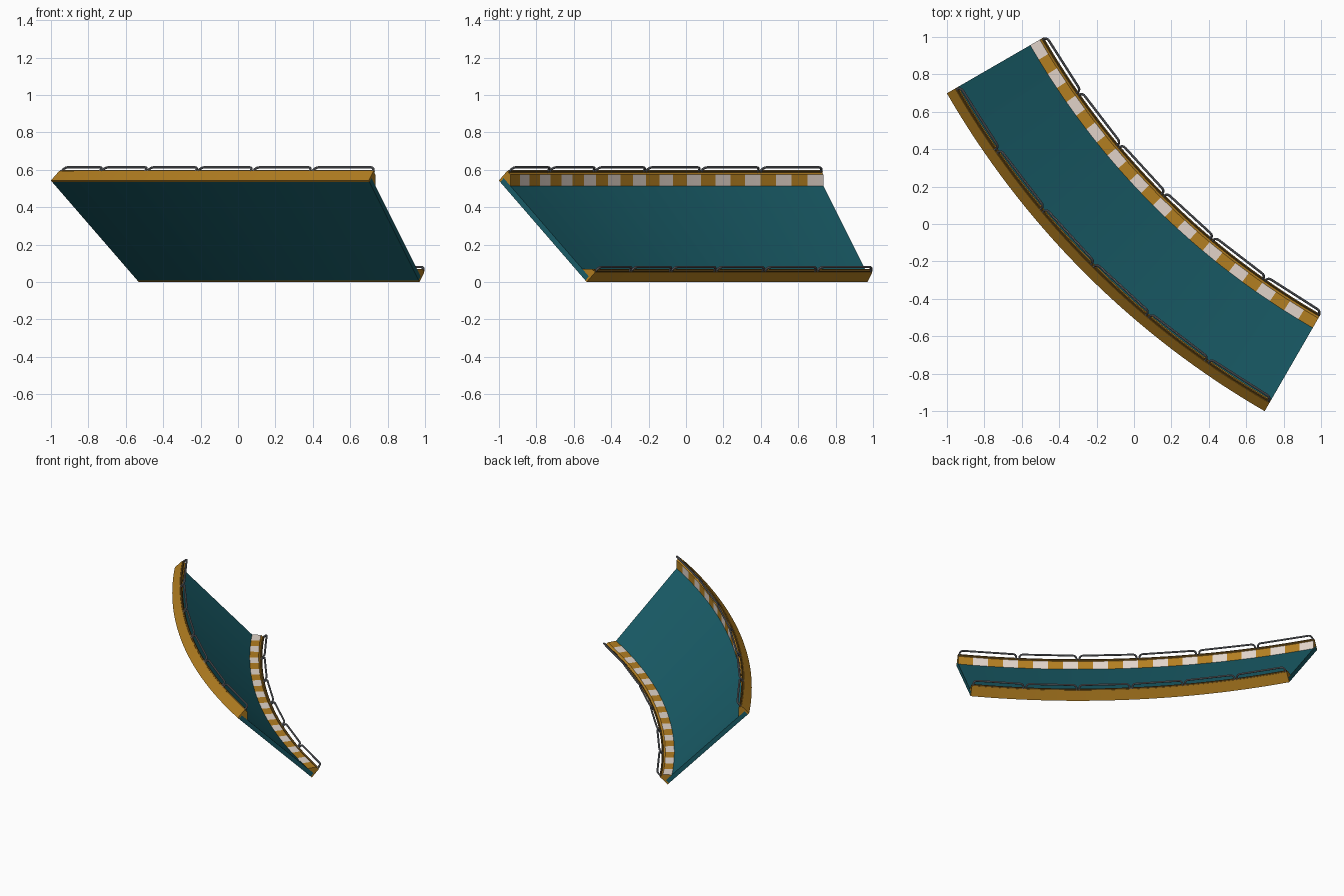
import bpy, bmesh, math
from mathutils import Vector

if "Cube" in bpy.data.objects:
    bpy.data.objects.remove(bpy.data.objects["Cube"])

C = 3.02                      # arc centre (C, C)
A0, A1 = math.radians(210), math.radians(240)
R0 = 4.10                     # radius of the low edge
L = 0.767                     # track width along the 45 degree bank
T = 0.03                      # deck thickness
SEG = 48
K = math.sqrt(0.5)


def mat(name, rgb):
    m = bpy.data.materials.new(name)
    m.diffuse_color = (*rgb, 1)
    m.use_nodes = True
    m.node_tree.nodes["Principled BSDF"].inputs["Base Color"].default_value = m.diffuse_color
    return m


teal = mat("teal", (0.01, 0.11, 0.14))
amber = mat("amber", (0.45, 0.21, 0.015))
cream = mat("cream", (0.75, 0.65, 0.58))
dark = mat("dark_amber", (0.15, 0.075, 0.01))
steel = mat("steel", (0.17, 0.18, 0.2))


def place(a, u, v):
    # u runs up the bank, v is normal to the deck
    r, z = R0 + K * (u - v), K * (u + v)
    return Vector((C + r * math.cos(a), C + r * math.sin(a), z))


def smooth(ob):
    bpy.ops.object.select_all(action='DESELECT')
    ob.select_set(True)
    bpy.context.view_layer.objects.active = ob
    bpy.ops.object.shade_smooth_by_angle(angle=math.radians(30))


def sweep(name, profile, mats, striped=None):
    # sweep a (u, v) profile around the arc; one edge may alternate colours
    bm = bmesh.new()
    n = len(profile)
    rings = [[bm.verts.new(place(A0 + (A1 - A0) * i / SEG, u, v)) for u, v in profile]
             for i in range(SEG + 1)]
    for i in range(SEG):
        for j in range(n):
            k = (j + 1) % n
            f = bm.faces.new((rings[i][j], rings[i][k], rings[i + 1][k], rings[i + 1][j]))
            if j == striped and (i // 2) % 2 == 0:
                f.material_index = 1
    bm.faces.new(rings[0])
    bm.faces.new(rings[-1])
    bmesh.ops.recalc_face_normals(bm, faces=bm.faces)
    me = bpy.data.meshes.new(name)
    bm.to_mesh(me)
    bm.free()
    for m in mats:
        me.materials.append(m)
    ob = bpy.data.objects.new(name, me)
    bpy.context.collection.objects.link(ob)
    smooth(ob)


def railing(name, u):
    # six hoops, each a straight bar with rounded corners and two legs
    cu = bpy.data.curves.new(name, 'CURVE')
    cu.dimensions = '3D'
    cu.bevel_depth = 0.0065
    cu.bevel_resolution = 2
    cu.use_fill_caps = True
    low, top, rad = 0.065, 0.106, 0.022
    for i in range(6):
        a = A0 + (A1 - A0) * i / 6 + 0.0022
        b = A0 + (A1 - A0) * (i + 1) / 6 - 0.0022
        p, q = place(a, u, low), place(b, u, low)
        along = (q - p).normalized()
        up_a = (place(a, u, top) - p).normalized()
        up_b = (place(b, u, top) - q).normalized()
        pts = [p]
        for base, up, sign in ((p, up_a, 1), (q, up_b, -1)):
            arc = []
            for s in range(6):
                t = math.pi / 2 * s / 5
                arc.append(base + up * (top - low - rad + rad * math.sin(t))
                           + along * sign * rad * (1 - math.cos(t)))
            pts += arc if sign == 1 else arc[::-1]
        pts.append(q)
        sp = cu.splines.new('POLY')
        sp.points.add(len(pts) - 1)
        for pt, co in zip(sp.points, pts):
            pt.co = (*co, 1)
    cu.materials.append(steel)
    ob = bpy.data.objects.new(name, cu)
    bpy.context.collection.objects.link(ob)
    bpy.ops.object.select_all(action='DESELECT')
    ob.select_set(True)
    bpy.context.view_layer.objects.active = ob
    bpy.ops.object.convert(target='MESH')
    smooth(bpy.context.view_layer.objects.active)


# banked deck
E = 0.012
sweep("track_deck", [(E, 0), (E, T), (L - E, T), (L - E, 0)], [teal])

# curbs with striped inner bevel, lips and railings, mirrored across the deck
CURB = [(0, 0), (0, 0.072), (0.028, 0.072), (0.07, T), (E, T), (E, 0)]
LIP = [(0.003, 0.07), (0.003, 0.081), (0.012, 0.081), (0.012, 0.07)]
for side, f in (("low", lambda u: u), ("high", lambda u: L - u)):
    sweep(side + "_curb", [(f(u), v) for u, v in CURB], [amber, cream], striped=2)
    sweep(side + "_curb_lip", [(f(u), v) for u, v in LIP], [dark])
    railing(side + "_railing", f(0.007))
